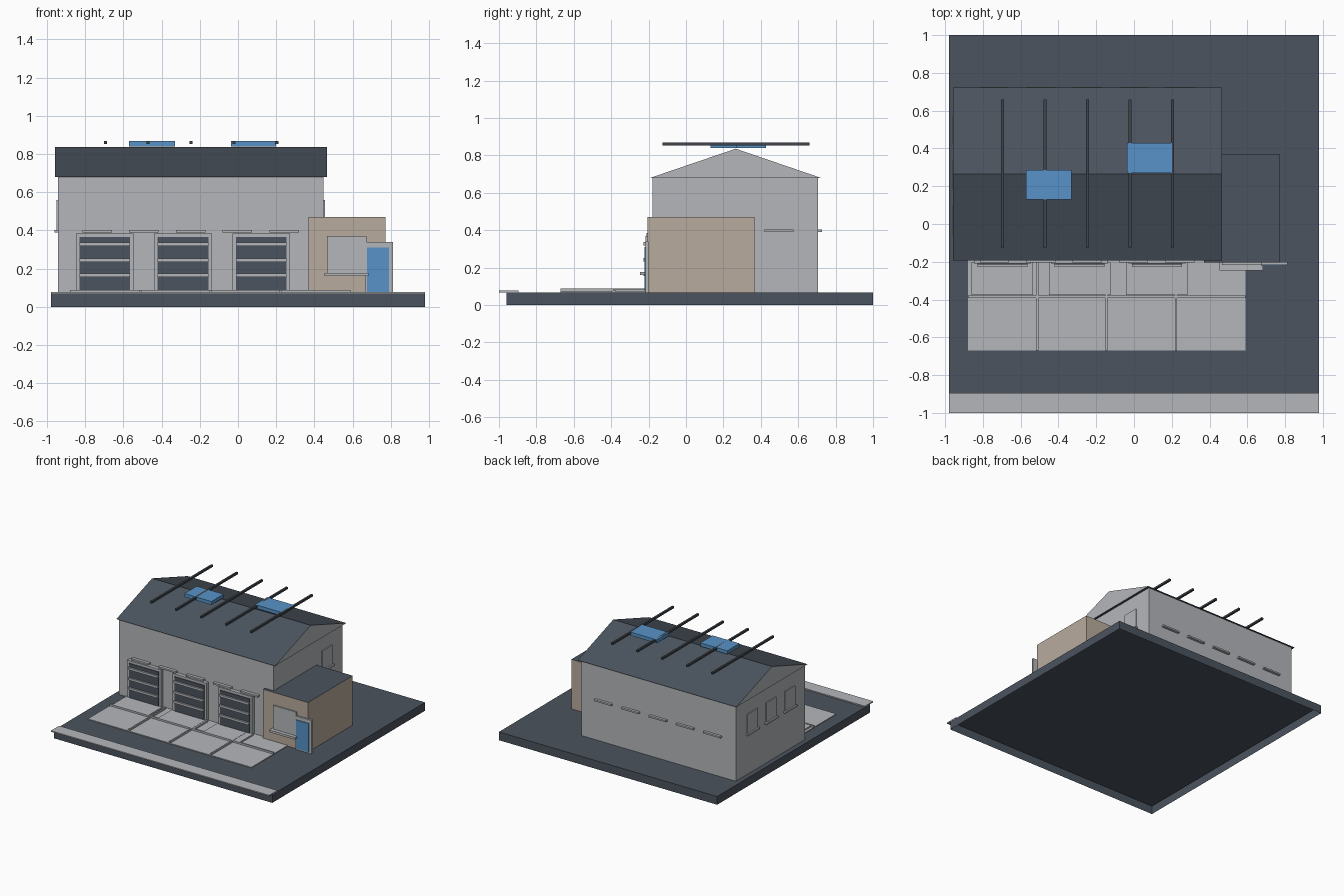
import bpy
import bmesh

cube = bpy.data.objects.get("Cube")
if cube:
    bpy.data.objects.remove(cube, do_unlink=True)


def material(name, rgb):
    m = bpy.data.materials.new(name)
    m.use_nodes = True
    colour = (*rgb, 1)
    m.diffuse_color = colour
    bsdf = next(n for n in m.node_tree.nodes if n.type == 'BSDF_PRINCIPLED')
    bsdf.inputs["Base Color"].default_value = colour
    return m


GREY = material("concrete grey", (.46, .47, .495))
SLATE = material("slate", (.07, .087, .112))
TAN = material("tan cladding", (.485, .41, .34))
BLUE = material("blue glass", (.095, .29, .57))
IRON = material("dark iron", (.05, .06, .07))


def finish(name, bm, *mats):
    mesh = bpy.data.meshes.new(name)
    bm.to_mesh(mesh)
    bm.free()
    for m in mats:
        mesh.materials.append(m)
    ob = bpy.data.objects.new(name, mesh)
    bpy.context.collection.objects.link(ob)
    return ob


def box(name, x, y, z, mat, top=None, open_bottom=False):
    """Box from (low, high) ranges, optionally with another top colour."""
    bm = bmesh.new()
    bmesh.ops.create_cube(bm, size=1)
    for v in bm.verts:
        v.co = [r[0] if c < 0 else r[1] for c, r in zip(v.co, (x, y, z))]
    bm.normal_update()
    if top:
        for f in bm.faces:
            f.material_index = int(f.normal.z > .9)
    if open_bottom:
        low = [f for f in bm.faces if f.normal.z < -.9]
        bmesh.ops.delete(bm, geom=low, context='FACES_ONLY')
    return finish(name, bm, mat, *([top] if top else []))


def around(c, size):
    return (c - size / 2, c + size / 2)


GROUND = .068

# Hollow ground slab and kerb
box("ground_slab", (-.98, .98), (-.96, 1), (0, .067), SLATE, open_bottom=True)
box("front_kerb", (-.98, .98), (-1, -.895), (GROUND, .077), GREY)

# Forecourt with raised joints
box("forecourt", (-.88, .59), (-.67, -.18), (GROUND, .074), GREY)
box("forecourt_cross_joint", (-.88, .59), around(-.385, .012), (.07, .088), GREY)
for i, x in enumerate((-.512, -.145, .222)):
    box(f"forecourt_joint_{i}", around(x, .011), (-.67, -.2), (.07, .088), GREY)

# Main hall
FRONT, BACK, LOW, HIGH = -.18, .705, -.942, .447
box("hall_walls", (LOW, HIGH), (FRONT, BACK), (GROUND, .682), GREY)

# Gabled roof: slate slopes and underside, grey gable ends
bm = bmesh.new()
profile = [(-.192, .68), (.722, .68), (.266, .836)]
end = bm.faces.new([bm.verts.new((-.958, y, z)) for y, z in profile])
moved = bmesh.ops.extrude_face_region(bm, geom=[end], use_keep_orig=True)
for v in moved["geom"]:
    if isinstance(v, bmesh.types.BMVert):
        v.co.x = .467
bmesh.ops.recalc_face_normals(bm, faces=bm.faces)
for f in bm.faces:
    f.material_index = int(abs(f.normal.x) > .9)
finish("hall_roof", bm, SLATE, GREY)

# Window sills along the hall, with shallow side windows
SILL, PANE = (.39, .403), (.403, .56)
for i in range(5):
    x = around(-.738 + .245 * i, .155)
    box(f"front_sill_{i}", x, (-.205, FRONT), SILL, GREY)
    box(f"back_sill_{i}", x, (BACK, .726), SILL, GREY)
for i in range(3):
    c = .02 + .24 * i
    box(f"right_sill_{i}", (LOW - .02, LOW), around(c, .155), SILL, GREY)
    box(f"right_window_{i}", (LOW - .008, LOW), around(c, .13), PANE, GREY)
box("left_sill", (HIGH, HIGH + .02), around(.498, .155), SILL, GREY)
box("left_window", (HIGH, HIGH + .008), around(.498, .13), PANE, GREY)

# Garage doors with frame, panel, rails and pad
for i in range(3):
    c = -.697 + .409 * i
    box(f"door_pad_{i}", around(c, .325), (-.377, -.205), (GROUND, .086), GREY)
    box(f"door_frame_{i}", around(c, .302), (-.21, FRONT), (GROUND, .385), GREY)
    box(f"garage_door_{i}", around(c, .265), (-.215, -.2), (.085, .365), SLATE)
    for j, z in enumerate((.165, .243, .327)):
        box(f"door_rail_{i}_{j}", around(c, .265), (-.228, -.21), around(z, .018), GREY)

# Annex with window and entrance
box("annex", (.37, .772), (-.205, .367), (GROUND, .47), TAN, top=SLATE)
box("annex_window", (.467, .674), (-.216, -.2), (.175, .37), GREY)
box("annex_window_sill", (.452, .684), (-.245, -.2), (.16, .178), GREY)
box("entrance_frame", (.667, .812), (-.217, -.2), (GROUND, .34), GREY)
box("entrance_door", (.675, .79), (-.222, -.21), (.078, .31), BLUE)

# Skylights and rooftop rails
box("skylight_front", (-.572, -.33), (.13, .287), (.84, .868), BLUE)
box("skylight_back", (-.037, .2), (.27, .428), (.84, .868), BLUE)
for i in range(5):
    box(f"roof_rail_{i}", around(-.695 + .2245 * i, .016), (-.125, .66), (.852, .868), IRON)
